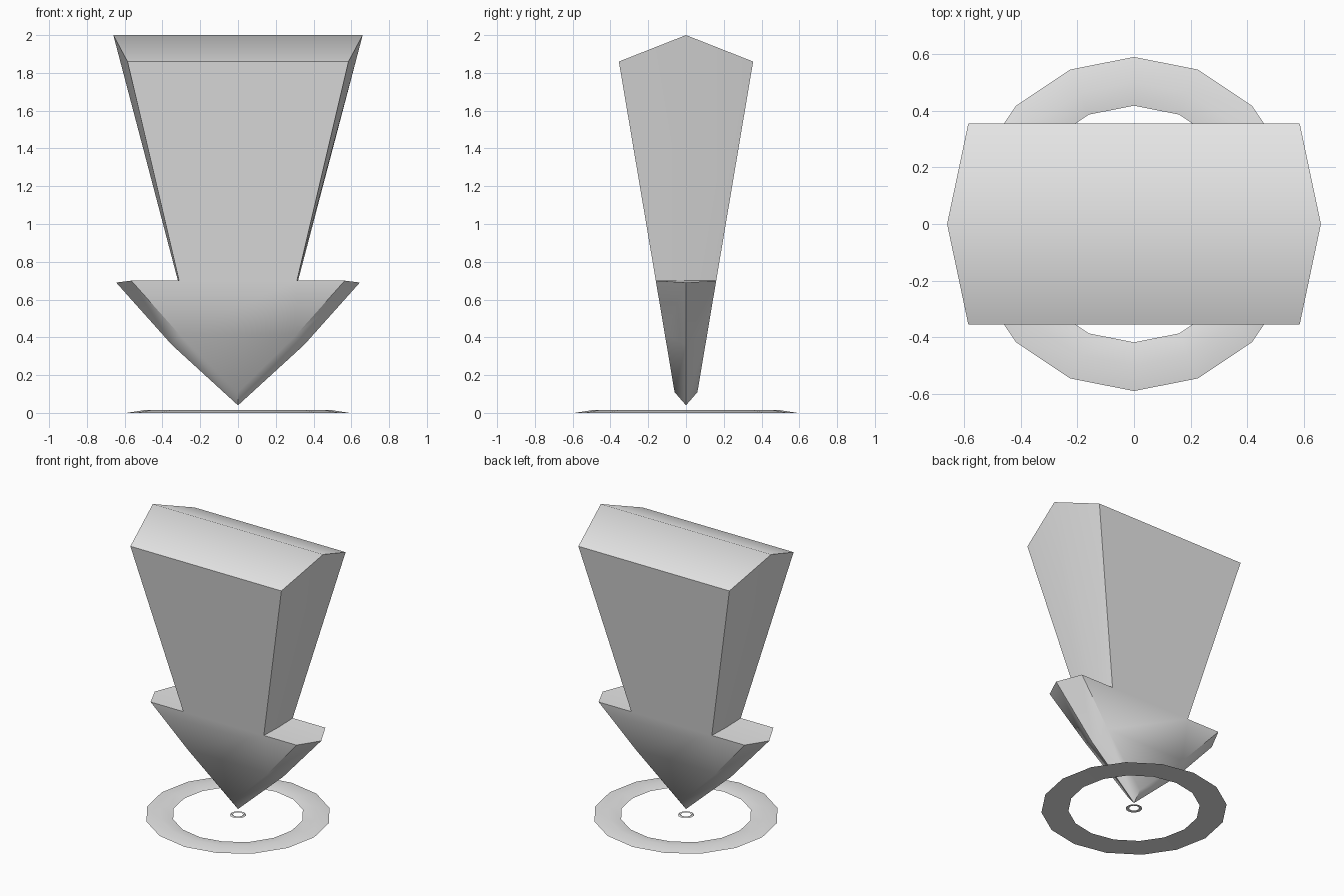
import bpy, bmesh, math

cube = bpy.data.objects.get("Cube")
if cube:
    bpy.data.objects.remove(cube, do_unlink=True)

grey = bpy.data.materials.new("light_grey")
grey.use_nodes = True
colour = (0.8, 0.8, 0.8, 1)
grey.diffuse_color = colour
grey.node_tree.nodes["Principled BSDF"].inputs["Base Color"].default_value = colour


def finish(name, bm, angle):
    """Turn a bmesh into a shaded, coloured object."""
    bmesh.ops.recalc_face_normals(bm, faces=bm.faces)
    mesh = bpy.data.meshes.new(name)
    bm.to_mesh(mesh)
    bm.free()
    mesh.materials.append(grey)
    obj = bpy.data.objects.new(name, mesh)
    bpy.context.collection.objects.link(obj)
    bpy.ops.object.select_all(action='DESELECT')
    obj.select_set(True)
    bpy.context.view_layer.objects.active = obj
    bpy.ops.object.shade_smooth_by_angle(angle=math.radians(angle))
    return obj


def mirrored(half):
    """Close a half outline (first point on the axis) into a full loop."""
    return half + [(-x, z) for x, z in reversed(half[1:])]


def half_depth(z):
    return 0.042 + 0.1685 * z


# Arrow: a wide middle outline and a smaller front/back outline, thicker towards the top
middle = mirrored([(0, 0.04), (0.35, 0.36), (0.645, 0.69), (0.318, 0.7), (0.66, 2.0)])
face = mirrored([(0, 0.11), (0.31, 0.415), (0.565, 0.7), (0.312, 0.7), (0.585, 1.86)])
bm = bmesh.new()
front = [bm.verts.new((x, -half_depth(z), z)) for x, z in face]
centre = [bm.verts.new((x, 0, z)) for x, z in middle]
back = [bm.verts.new((x, half_depth(z), z)) for x, z in face]
count = len(face)
for a, b in ((front, centre), (centre, back)):
    for i in range(count):
        j = (i + 1) % count
        bm.faces.new((a[i], a[j], b[j], b[i]))
bm.faces.new(front)
bm.faces.new(back)
finish("down_arrow", bm, 50)


# Ground rings: a shallow triangular section revolved around z
def ring(name, outer, crest, inner, height, sides=16):
    bm = bmesh.new()
    section = [(outer, 0), (crest, height), (inner, 0.002)]
    loops = []
    for k in range(sides):
        t = 2 * math.pi * k / sides
        loops.append([bm.verts.new((r * math.cos(t), r * math.sin(t), z)) for r, z in section])
    for k in range(sides):
        a, b = loops[k], loops[(k + 1) % sides]
        for i in range(3):
            j = (i + 1) % 3
            bm.faces.new((a[i], a[j], b[j], b[i]))
    finish(name, bm, 30)


ring("ground_ring", 0.59, 0.5, 0.418, 0.014)
ring("centre_ring", 0.052, 0.042, 0.031, 0.006)
